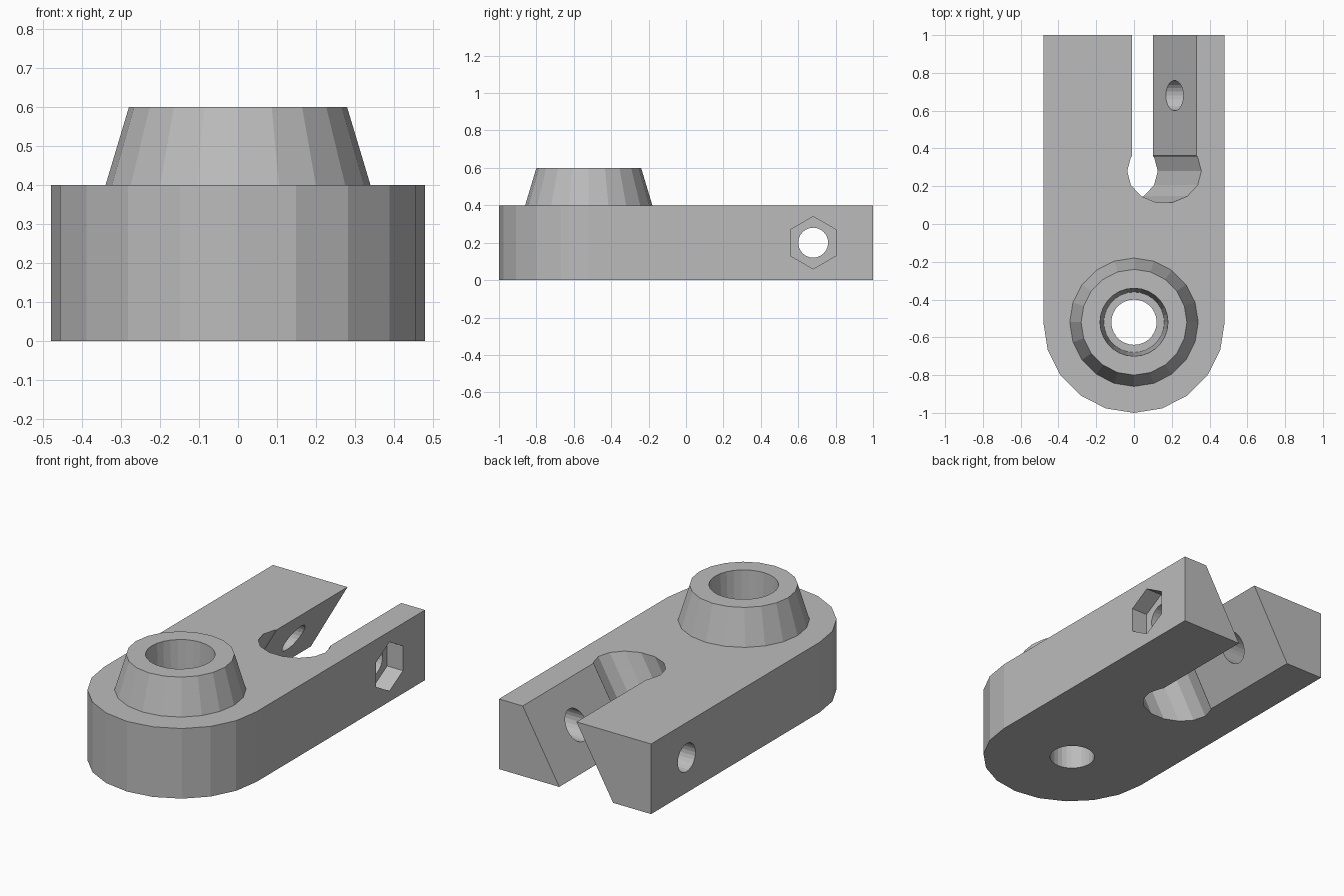
import bpy
from math import radians, cos, sin, pi
from mathutils import Vector

cube = bpy.data.objects.get("Cube")
if cube:
    bpy.data.objects.remove(cube, do_unlink=True)

HALF_W, HEIGHT, BOSS_Y = 0.48, 0.4, -0.52
PIN_Y, PIN_Z = 0.68, 0.2
TILT = radians(30)

grey = bpy.data.materials.new("grey")
grey.use_nodes = True
grey.diffuse_color = (0.5, 0.5, 0.5, 1)
grey.node_tree.nodes["Principled BSDF"].inputs["Base Color"].default_value = (0.5, 0.5, 0.5, 1)


def ring(radius, sides, turn=0.0):
    return [(radius * cos(turn + 2 * pi * i / sides),
             radius * sin(turn + 2 * pi * i / sides)) for i in range(sides)]


def prism(name, layers, location=(0, 0, 0), rotation=(0, 0, 0)):
    """Closed solid through stacked outlines, given as (outline, z) pairs."""
    n = len(layers[0][0])
    verts = [(x, y, z) for outline, z in layers for x, y in outline]
    faces = [tuple(reversed(range(n))), tuple(range(len(verts) - n, len(verts)))]
    for k in range(len(layers) - 1):
        a, b = k * n, (k + 1) * n
        faces += [(a + i, a + (i + 1) % n, b + (i + 1) % n, b + i) for i in range(n)]
    mesh = bpy.data.meshes.new(name)
    mesh.from_pydata(verts, [], faces)
    mesh.materials.append(grey)
    obj = bpy.data.objects.new(name, mesh)
    obj.location, obj.rotation_euler = location, rotation
    bpy.context.collection.objects.link(obj)
    return obj


def combine(target, tool, operation):
    """Apply a boolean and remove the helper solid."""
    tool.hide_render = True
    mod = target.modifiers.new(tool.name, 'BOOLEAN')
    mod.object, mod.operation, mod.solver = tool, operation, 'EXACT'
    bpy.context.view_layer.objects.active = target
    bpy.ops.object.modifier_apply(modifier=mod.name)
    bpy.data.objects.remove(tool, do_unlink=True)


# Flat arm with a rounded front end
arc = [(HALF_W * cos(pi + pi * i / 10), BOSS_Y + HALF_W * sin(pi + pi * i / 10))
       for i in range(11)]
outline = arc + [(HALF_W, 1), (-HALF_W, 1)]
arm = prism("clamp_arm", [(outline, 0), (outline, HEIGHT)])

# Tapered boss, sunk into the arm along its own slope
boss = prism("boss", [(ring(0.37, 20), 0.3), (ring(0.28, 20), 0.6)], (0, BOSS_Y, 0))
combine(arm, boss, 'UNION')

# Stepped bore: tapered socket above a straight through hole
socket = prism("socket_cutter", [(ring(0.16, 28), 0.2), (ring(0.18, 28), 0.6),
                                 (ring(0.18, 28), 0.7)], (0, BOSS_Y, 0))
bore = prism("bore_cutter", [(ring(0.12, 28), -0.1), (ring(0.12, 28), 0.3)], (0, BOSS_Y, 0))
combine(arm, socket, 'DIFFERENCE')
combine(arm, bore, 'DIFFERENCE')

# Slanted slot open at the back, ending in a wider round relief
slot_centre = Vector((0.045, 0.28, HEIGHT / 2))
half_slot = 0.147
strip = [(-half_slot, 0), (half_slot, 0), (half_slot, 1), (-half_slot, 1)]
relief = ring(0.17, 14)
for name, shape in (("relief_cutter", relief), ("slot_cutter", strip)):
    cutter = prism(name, [(shape, -0.6), (shape, 0.6)], slot_centre, (0, TILT, 0))
    combine(arm, cutter, 'DIFFERENCE')

# Cross bolt hole and hexagonal nut pocket on the left side
sideways = (0, radians(90), 0)
bolt = prism("bolt_cutter", [(ring(0.08, 24), -0.7), (ring(0.08, 24), 0.7)],
             (0, PIN_Y, PIN_Z), sideways)
nut = prism("nut_cutter", [(ring(0.14, 6), 0.38), (ring(0.14, 6), 0.6)],
            (0, PIN_Y, PIN_Z), sideways)
combine(arm, bolt, 'DIFFERENCE')
combine(arm, nut, 'DIFFERENCE')
